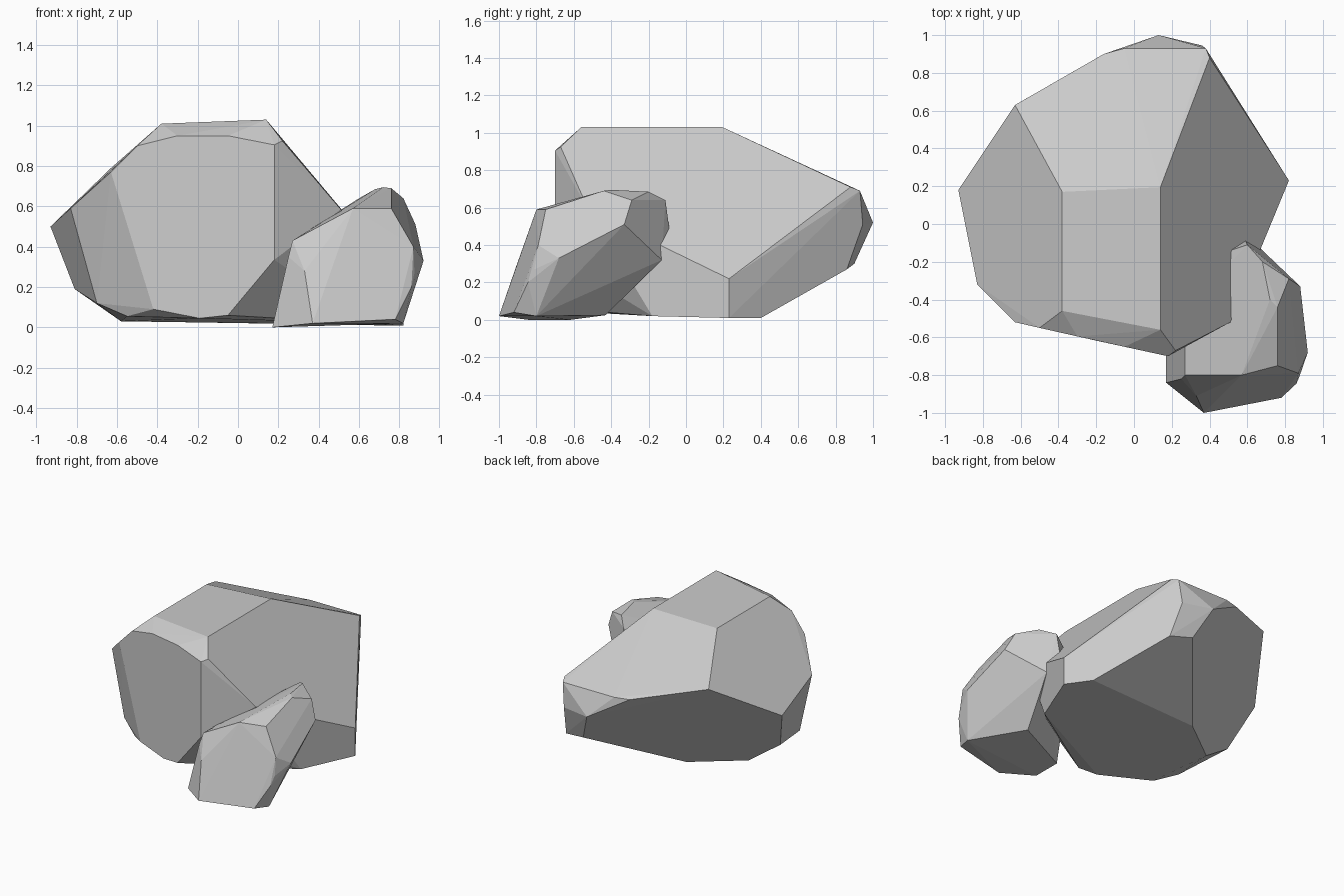
import bpy, bmesh, math


def rock(name, corners):
    """Faceted boulder: convex hull of its corners, near-flat facets merged."""
    bm = bmesh.new()
    for c in corners:
        bm.verts.new(c)
    res = bmesh.ops.convex_hull(bm, input=bm.verts[:])
    loose = [v for v in bm.verts if not v.link_faces]
    bmesh.ops.delete(bm, geom=loose, context='VERTS')
    bmesh.ops.dissolve_limit(bm, angle_limit=math.radians(3),
                             verts=bm.verts[:], edges=bm.edges[:])
    bmesh.ops.recalc_face_normals(bm, faces=bm.faces[:])
    me = bpy.data.meshes.new(name)
    bm.to_mesh(me)
    bm.free()
    ob = bpy.data.objects.new(name, me)
    bpy.context.collection.objects.link(ob)
    return ob


# Large boulder
rock("large_boulder", [
    # flat top and front bevel
    (-.38, .17, 1.01), (.14, .195, 1.03), (.14, -.56, 1.03), (-.38, -.46, 1.01),
    (.22, -.67, .925), (.18, -.70, .905), (-.05, -.65, .95), (-.30, -.595, .95), (-.50, -.55, .90),
    # left side
    (-.63, -.52, .77), (-.83, -.32, .59), (-.93, .18, .50), (-.63, .63, .79),
    # back end
    (-.16, .90, .69), (-.05, .93, .69), (.38, .93, .69), (.40, .88, .71),
    (.36, .945, .51), (.13, 1.0, .52), (.23, .90, .30), (.40, .86, .27),
    # right side
    (.82, .23, .22), (.82, .23, .01), (.51, -.52, .585), (.70, .40, .01), (.65, -.18, .02),
    # underside
    (.18, -.70, .335), (-.05, -.65, .06), (-.19, -.62, .045), (-.42, -.567, .09),
    (-.55, -.45, .055), (-.70, -.36, .12), (-.81, .03, .19), (-.58, .08, .03), (-.24, .337, .025),
])

# Small boulder leaning on its front right corner
rock("small_boulder", [
    # front face
    (.57, -.80, .59), (.76, -.75, .59), (.87, -.79, .40), (.875, -.81, .27),
    (.86, -.845, .20), (.78, -.92, .04), (.37, -1.0, .02), (.33, -.91, .28),
    # left edge
    (.27, -.80, .43), (.25, -.82, .35), (.17, -.84, 0), (.17, -.62, 0), (.27, -.45, .43),
    # top
    (.76, -.44, .69), (.72, -.40, .695), (.68, -.20, .685), (.60, -.11, .64), (.42, -.17, .51),
    # right side and back
    (.82, -.29, .64), (.88, -.33, .51), (.92, -.68, .33), (.59, -.09, .49), (.67, -.13, .32),
    # base
    (.82, -.80, .02), (.59, -.43, .025),
])
